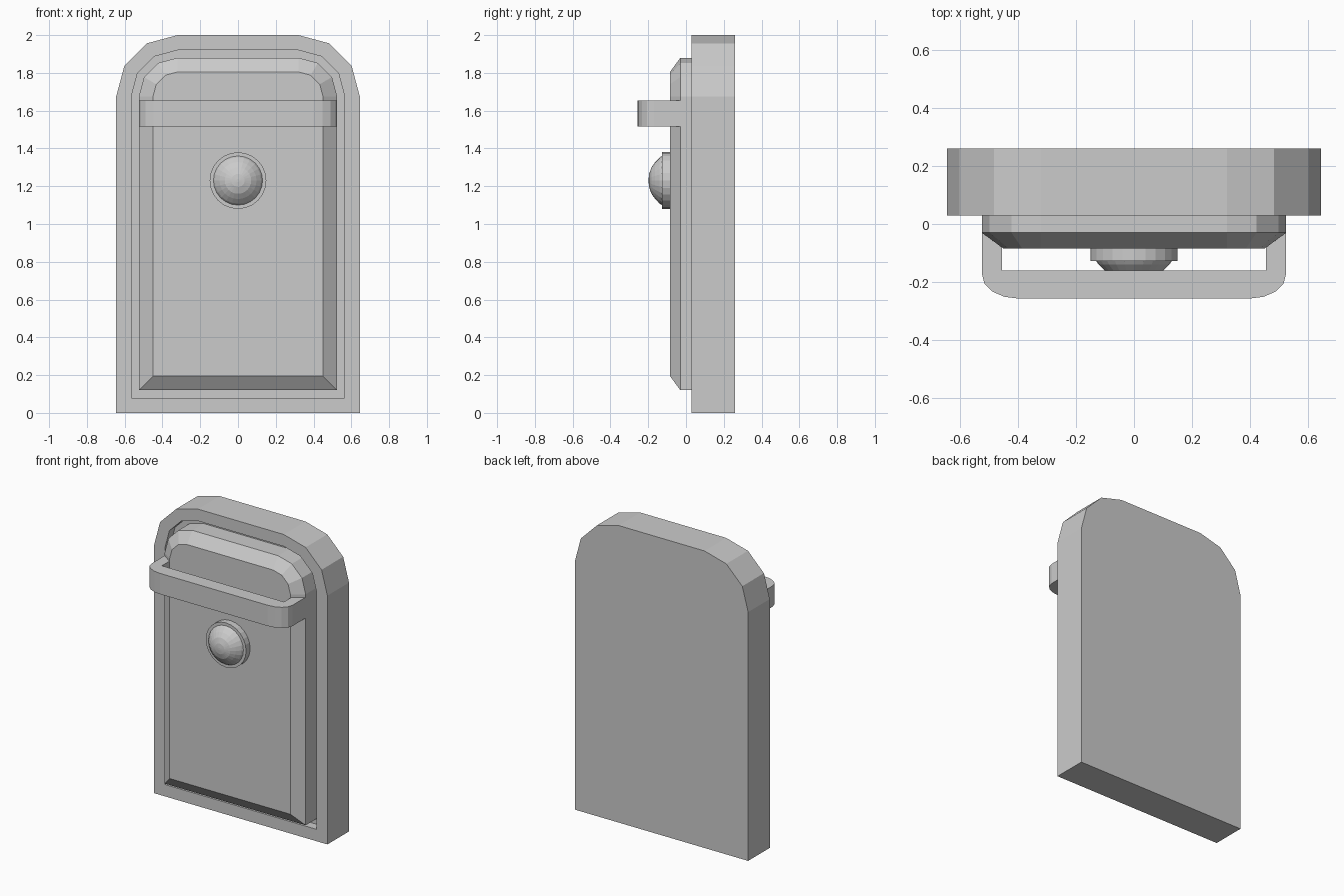
import bpy, bmesh, math

if "Cube" in bpy.data.objects:
    bpy.data.objects.remove(bpy.data.objects["Cube"])

CX, CZ = 0.32, 1.675   # shared centre of the upper corner arcs


def outline(radius, bottom):
    """Door-shaped loop with three-segment rounded top corners."""
    right = [(CX + radius, bottom)]
    for i in range(4):
        a = math.radians(30 * i)
        right.append((CX + radius * math.cos(a), CZ + radius * math.sin(a)))
    return right + [(-x, z) for x, z in reversed(right)]


def make_object(name, loops, closed_loft=False):
    """Skin a series of equal-length loops; cap both ends unless closed."""
    bm = bmesh.new()
    rings = [[bm.verts.new(p) for p in loop] for loop in loops]
    pairs = list(zip(rings, rings[1:]))
    if closed_loft:
        pairs.append((rings[-1], rings[0]))
    else:
        bm.faces.new(rings[0])
        bm.faces.new(rings[-1])
    for a, b in pairs:
        n = len(a)
        for i in range(n):
            j = (i + 1) % n
            bm.faces.new((a[i], a[j], b[j], b[i]))
    bmesh.ops.recalc_face_normals(bm, faces=bm.faces)
    mesh = bpy.data.meshes.new(name)
    bm.to_mesh(mesh)
    bm.free()
    obj = bpy.data.objects.new(name, mesh)
    bpy.context.collection.objects.link(obj)
    return obj


def shell(name, sections):
    """Stack door outlines given as (radius, bottom z, y)."""
    return make_object(name, [[(x, y, z) for x, z in outline(r, b)]
                              for r, b, y in sections])


# Frame slab with a recessed opening
shell("frame", [(0.325, 0, 0.26), (0.325, 0, 0.03),
                (0.245, 0.08, 0.03), (0.245, 0.08, 0.09)])

# Door panel with bevelled front, standing in the recess
shell("door_panel", [(0.205, 0.12, 0.09), (0.205, 0.12, -0.03),
                     (0.13, 0.195, -0.085)])

# Handle: U-shaped bar, rounded outside and square inside
half = [(0.455, -0.08), (0.525, -0.03), (0.525, -0.17)]
for deg in (22.5, 45, 67.5, 90):
    a = math.radians(deg)
    half.append((0.40 + 0.125 * math.cos(a), -0.175 - 0.082 * math.sin(a)))
plan = ([(0.455, -0.16)] + half
        + [(-x, y) for x, y in reversed(half)] + [(-0.455, -0.16)])
make_object("handle", [
    [(x, y, 1.515) for x, y in plan],
    [(x, y, 1.655) for x, y in plan]])

# Round knob: flat collar and low dome, turned around the y axis
SIDES = 24
profile = [(0.15, -0.08), (0.15, -0.128), (0.13, -0.128), (0.122, -0.140),
           (0.098, -0.163), (0.07, -0.183), (0.035, -0.195), (0.008, -0.198)]
make_object("knob", [
    [(r * math.cos(math.tau * i / SIDES), y,
      1.23 + r * math.sin(math.tau * i / SIDES)) for i in range(SIDES)]
    for r, y in profile])
